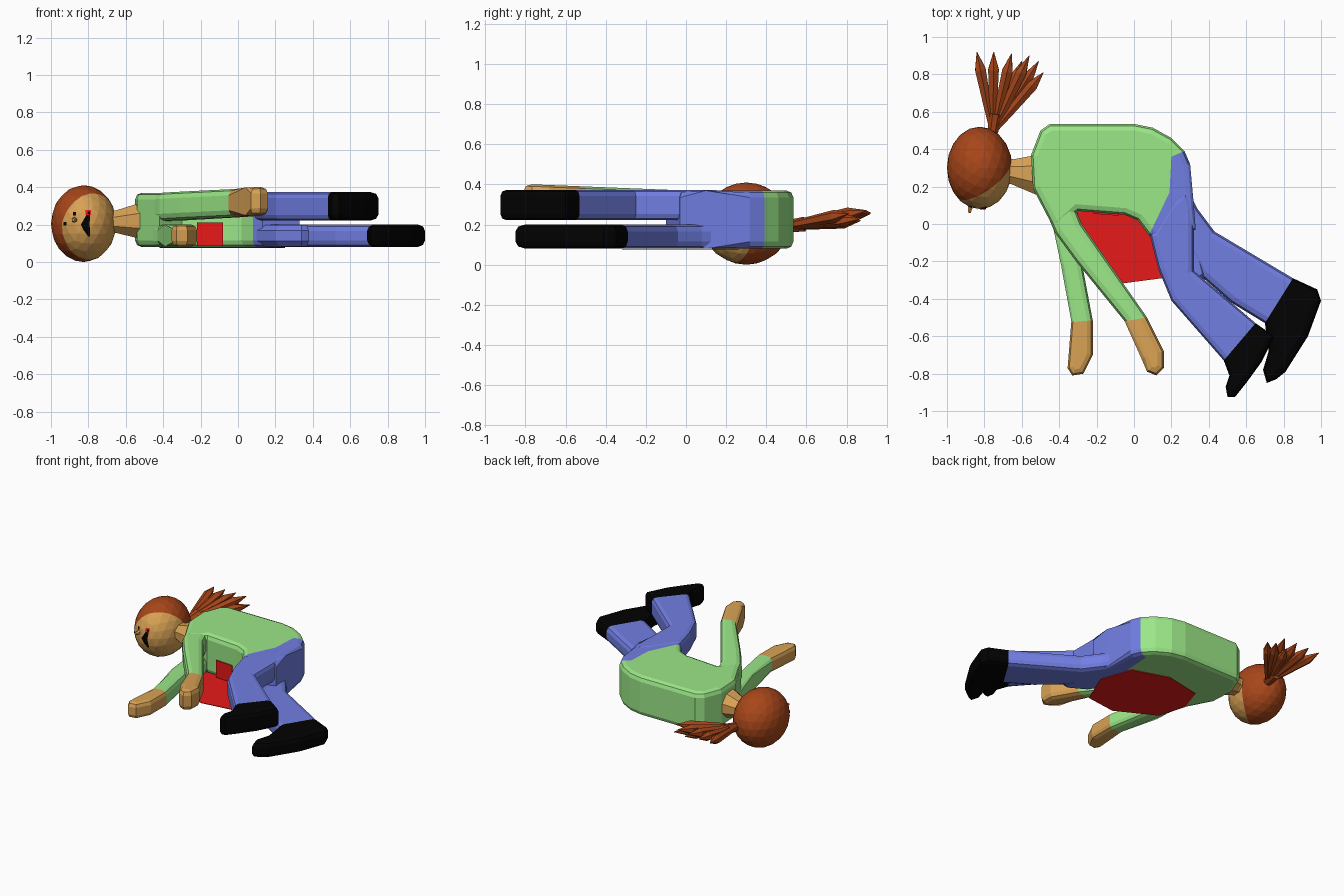
import bpy, bmesh, math
from mathutils import Vector

if "Cube" in bpy.data.objects:
    bpy.data.objects.remove(bpy.data.objects["Cube"])


def material(name, rgb):
    m = bpy.data.materials.new(name)
    m.diffuse_color = (*rgb, 1)
    m.use_nodes = True
    m.node_tree.nodes["Principled BSDF"].inputs["Base Color"].default_value = m.diffuse_color
    return m


GREEN = material("shirt green", (0.33, 0.80, 0.245))
BLUE = material("trouser blue", (0.165, 0.21, 0.76))
SKIN = material("skin tan", (0.69, 0.36, 0.09))
HAIR = material("hair auburn", (0.39, 0.062, 0.010))
RED = material("red", (0.80, 0.010, 0.010))
BLACK = material("black", (0.0005, 0.0005, 0.0005))


def finish(name, bm, mats):
    bmesh.ops.recalc_face_normals(bm, faces=bm.faces)
    me = bpy.data.meshes.new(name)
    bm.to_mesh(me)
    bm.free()
    for m in mats:
        me.materials.append(m)
    ob = bpy.data.objects.new(name, me)
    bpy.context.collection.objects.link(ob)
    return ob


def cut(bm, co, no):
    bmesh.ops.bisect_plane(bm, geom=bm.verts[:] + bm.edges[:] + bm.faces[:],
                           dist=1e-5, plane_co=co, plane_no=no)


def side(p, a, b):
    """Positive when p lies to the right of the line a to b in plan."""
    return (p.x - a[0]) * (b[1] - a[1]) - (p.y - a[1]) * (b[0] - a[0])


def slab(name, outline, z0, z1, mats, bevel=0.03, seg=1, lines=(), rule=None, slope=0.0):
    """Plan outline raised to a rounded slab, cut along lines and coloured by rule."""
    bm = bmesh.new()
    base = bm.faces.new([bm.verts.new((x, y, z0)) for x, y in outline])
    r = bmesh.ops.extrude_face_region(bm, geom=[base])
    top = [v for v in r["geom"] if isinstance(v, bmesh.types.BMVert)]
    for v in top:
        v.co.z = z1
    if bevel:
        rim = [e for e in bm.edges if abs(e.verts[0].co.z - e.verts[1].co.z) < 1e-5]
        bmesh.ops.bevel(bm, geom=rim, offset=bevel, offset_type='OFFSET', segments=seg,
                        profile=0.5, affect='EDGES', clamp_overlap=True)
    for a, b in lines:
        cut(bm, (*a, 0), (b[1] - a[1], a[0] - b[0], 0))
    if rule:
        for f in bm.faces:
            f.material_index = int(rule(f.calc_center_median()))
    for v in bm.verts:
        v.co.z -= slope * v.co.y
    return finish(name, bm, mats)


# Torso and hips, split along the waistband
waist = [((0.08, -0.06), (0.19, 0.17)), ((0.19, 0.17), (0.20, 0.36)), ((0.20, 0.36), (0.27, 0.39))]
slab("torso_and_hips",
     [(-0.55, 0.37), (-0.50, 0.50), (-0.45, 0.535), (0.0, 0.535), (0.10, 0.515), (0.20, 0.46),
      (0.27, 0.39), (0.30, 0.32), (0.32, 0.10), (0.33, -0.03), (0.13, -0.10), (0.08, -0.06),
      (0.02, 0.02), (-0.05, 0.05), (-0.30, 0.07), (-0.42, -0.04), (-0.54, 0.19)],
     0.08, 0.37, [GREEN, BLUE], 0.035, 2, waist,
     lambda p: (side(p, *waist[0]) > 0 or side(p, *waist[1]) > 0) and side(p, *waist[2]) > 0)


def limb(name, outline, z0, z1, mats, joint, bevel, slope=0.0):
    """Limb whose end beyond the joint line takes the second colour."""
    slab(name, outline, z0, z1, mats, bevel, 2, [joint], lambda p: side(p, *joint) < 0, slope)


# Legs with boots
limb("upper_leg",
     [(0.29, 0.20), (0.32, 0.08), (0.32, -0.25), (0.65, -0.53), (0.75, -0.60), (0.68, -0.74),
      (0.60, -0.85), (0.54, -0.925), (0.50, -0.925), (0.49, -0.87), (0.51, -0.81), (0.48, -0.73),
      (0.20, -0.41), (0.13, -0.24), (0.085, -0.06), (0.20, 0.12)],
     0.222, 0.373, [BLUE, BLACK], ((0.65, -0.53), (0.48, -0.73)), 0.04)
limb("lower_leg",
     [(0.28, 0.20), (0.34, 0.08), (0.43, -0.04), (0.85, -0.29), (0.98, -0.35), (1.0, -0.41),
      (0.93, -0.60), (0.81, -0.79), (0.76, -0.83), (0.71, -0.85), (0.69, -0.78), (0.72, -0.68),
      (0.70, -0.53), (0.52, -0.42), (0.36, -0.28), (0.30, -0.17), (0.12, -0.10), (0.20, 0.12)],
     0.081, 0.20, [BLUE, BLACK], ((0.85, -0.29), (0.70, -0.53)), 0.035)
# Thigh of the lower leg, folded beneath the upper one
slab("lower_thigh", [(0.09, -0.06), (0.33, 0.0), (0.40, -0.28), (0.34, -0.32), (0.20, -0.24)],
     0.083, 0.198, [BLUE], 0.03)

# Arms with hands
limb("upper_arm",
     [(-0.40, 0.18), (-0.32, 0.10), (-0.28, 0.0), (0.07, -0.50), (0.16, -0.68), (0.16, -0.77),
      (0.12, -0.81), (0.07, -0.79), (0.04, -0.72), (-0.05, -0.52), (-0.31, -0.20),
      (-0.42, -0.05), (-0.52, 0.18)],
     0.22, 0.37, [GREEN, SKIN], ((0.07, -0.50), (-0.05, -0.52)), 0.035, 0.04)
limb("lower_arm",
     [(-0.40, 0.18), (-0.30, 0.06), (-0.28, -0.20), (-0.22, -0.52), (-0.22, -0.70), (-0.27, -0.80),
      (-0.33, -0.81), (-0.355, -0.77), (-0.335, -0.52), (-0.39, -0.22), (-0.43, -0.03), (-0.52, 0.18)],
     0.083, 0.20, [GREEN, SKIN], ((-0.22, -0.515), (-0.335, -0.525)), 0.03)

# Pool on the floor side and stain on the belly
slab("pool", [(0.15, -0.29), (0.25, -0.05), (0.17, 0.18), (-0.09, 0.265), (-0.36, 0.21),
              (-0.42, 0.03), (-0.36, -0.17), (-0.08, -0.32)], 0.075, 0.079, [RED], 0)
slab("belly_stain", [(-0.22, 0.064), (-0.08, 0.053), (-0.08, 0.044), (-0.22, 0.055)],
     0.085, 0.21, [RED], 0)


def rings(name, path, radii, sides, mat, flat=1.0):
    """Tube of rings along a path."""
    bm = bmesh.new()
    pts = [Vector(p) for p in path]
    q = (pts[-1] - pts[0]).to_track_quat('Z', 'Y')
    loops = []
    for p, r in zip(pts, radii):
        loops.append([bm.verts.new(p + q @ Vector((r * math.cos(a), r * flat * math.sin(a), 0)))
                      for a in (math.tau * (i + 0.5) / sides for i in range(sides))])
    for a, b in zip(loops, loops[1:]):
        for i in range(sides):
            j = (i + 1) % sides
            bm.faces.new((a[i], a[j], b[j], b[i]))
    bm.faces.new(loops[0])
    bm.faces.new(loops[-1])
    return finish(name, bm, [mat])


# Neck
rings("neck", [(-0.72, 0.29, 0.215), (-0.65, 0.28, 0.215), (-0.51, 0.265, 0.22)],
      [0.068, 0.072, 0.118], 8, SKIN, 0.9)

# Head, with a fringe on the upper cheek and a straight hairline on the lower one
C, R = Vector((-0.825, 0.30, 0.205)), Vector((0.175, 0.22, 0.205))
HAIRLINE = 0.225
bm = bmesh.new()
bmesh.ops.create_icosphere(bm, subdivisions=3, radius=1.0)
for v in bm.verts:
    v.co = C + v.co * R
cut(bm, C, (0, 0, 1))
for s, lean in ((1, 0.45), (-1, 0.0)):
    half = [f for f in bm.faces if (f.calc_center_median().z - C.z) * s > 0]
    geom = set(half) | {e for f in half for e in f.edges} | {v for f in half for v in f.verts}
    bmesh.ops.bisect_plane(bm, geom=list(geom), dist=1e-5,
                           plane_co=(-0.82, HAIRLINE, C.z), plane_no=Vector((-0.7, 1, lean)))
for f in bm.faces:
    p = f.calc_center_median()
    f.material_index = int(p.y - 0.7 * (p.x + 0.82) + 0.45 * max(p.z - C.z, 0) > HAIRLINE)
finish("head", bm, [SKIN, HAIR])


def face_strip(name, pairs, mat):
    """Thin painted strip lying on the front of the head."""
    bm = bmesh.new()

    def on_face(x, z):
        k = 1 - ((x - C.x) / R.x) ** 2 - ((z - C.z) / R.z) ** 2
        return bm.verts.new((x, C.y - R.y * math.sqrt(max(k, 0)) - 0.005, z))
    rows = [[on_face(*p) for p in pair] for pair in pairs]
    for a, b in zip(rows, rows[1:]):
        bm.faces.new((a[0], a[1], b[1], b[0]))
    finish(name, bm, [mat])


# Face details
for i, (x, z) in enumerate([(-0.925, 0.205), (-0.875, 0.258)]):
    face_strip(f"eye_{i + 1}", [((x - 0.008, z - 0.010), (x + 0.008, z - 0.010)),
                                ((x - 0.008, z + 0.010), (x + 0.008, z + 0.010))], BLACK)
face_strip("mouth", [((-0.80, 0.27), (-0.79, 0.27)), ((-0.82, 0.235), (-0.79, 0.235)),
                     ((-0.84, 0.20), (-0.795, 0.20)), ((-0.825, 0.17), (-0.79, 0.17)),
                     ((-0.80, 0.135), (-0.79, 0.135))], BLACK)
face_strip("lip_stain", [((-0.815, 0.252), (-0.785, 0.25)), ((-0.815, 0.277), (-0.785, 0.277))], RED)
rings("nose", [(-0.87, 0.12, 0.225), (-0.88, 0.06, 0.225)], [0.022, 0.008], 6, SKIN)

# Ponytail strands fanning from a single knot
root = Vector((-0.755, 0.49, 0.19))
tips = [(-0.84, 0.92, 0.255), (-0.75, 0.92, 0.26), (-0.655, 0.91, 0.265), (-0.56, 0.90, 0.27),
        (-0.51, 0.87, 0.23), (-0.485, 0.81, 0.255), (-0.60, 0.87, 0.22)]
for i, t in enumerate(tips):
    t = Vector(t)
    rings(f"hair_strand_{i + 1}", [root.lerp(t, k) for k in (0, 0.3, 0.78, 1)],
          [0.016, 0.024, 0.033, 0.002], 6, HAIR)
rings("hair_knot", [root, root + Vector((0.015, 0.10, 0.012))], [0.03, 0.04], 8, HAIR)
